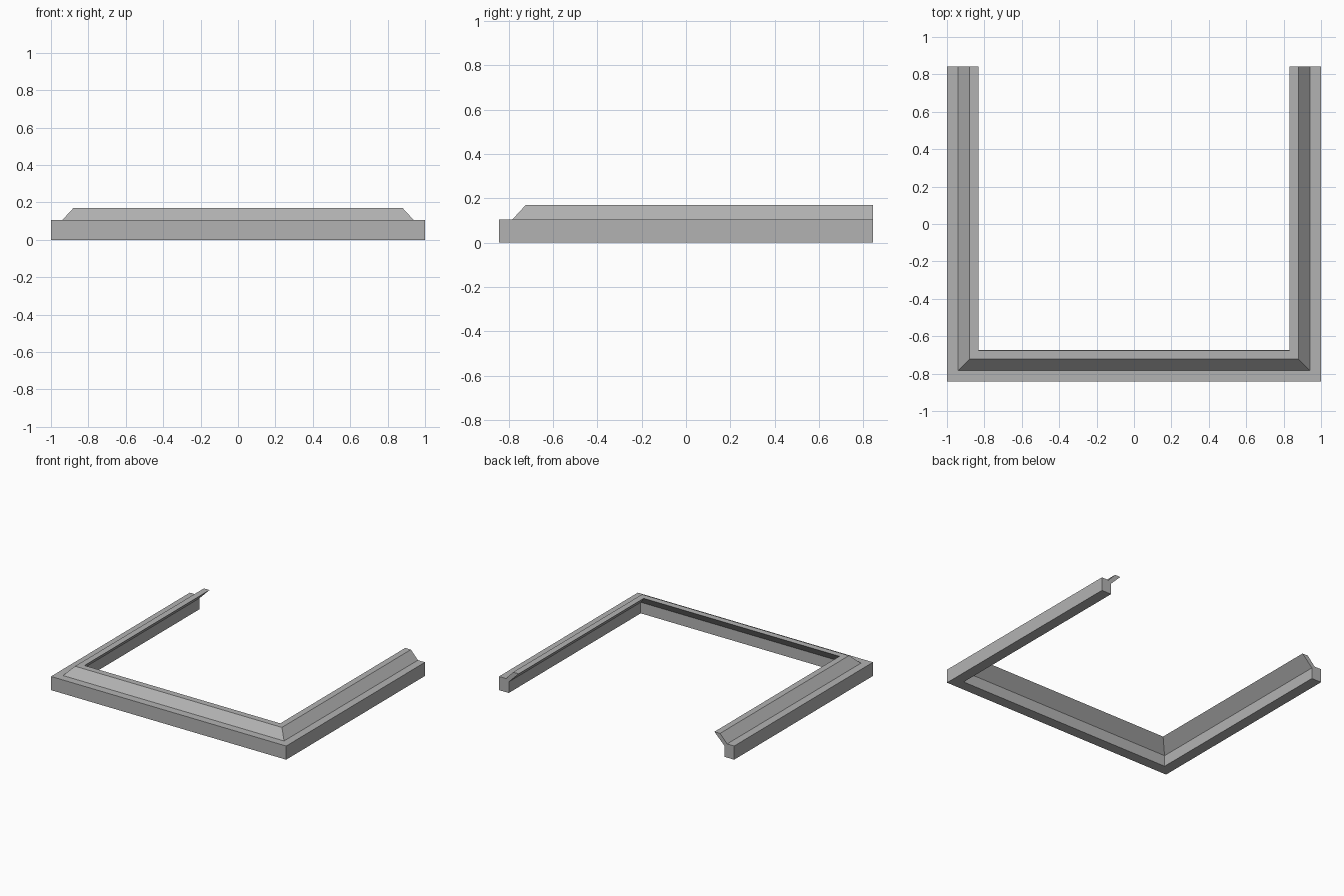
import bpy
import bmesh

cube = bpy.data.objects.get("Cube")
if cube:
    bpy.data.objects.remove(cube, do_unlink=True)

HALF_X, HALF_Y = 1.0, 0.843

# Single grey finish
grey = bpy.data.materials.new("plain_grey")
grey.use_nodes = True
colour = (0.45, 0.45, 0.45, 1.0)
grey.diffuse_color = colour
grey.node_tree.nodes["Principled BSDF"].inputs["Base Color"].default_value = colour

# Rail cross-section: (distance in from the outer edge, height)
# a square foot with a slanted lip leaning inward
PROFILE = [(0, 0), (0.083, 0), (0.083, 0.085), (0.168, 0.17),
           (0.12, 0.17), (0.06, 0.105), (0, 0.105)]


def u_path(inset):
    """Corner points of the open U, mitred at the two front corners."""
    x, front = HALF_X - inset, -HALF_Y + inset
    return [(x, HALF_Y), (x, front), (-x, front), (-x, HALF_Y)]


def sweep_u(name, profile, material):
    bm = bmesh.new()
    rails = [[bm.verts.new((x, y, z)) for x, y in u_path(d)] for d, z in profile]
    count = len(rails)
    for i in range(count):
        a, b = rails[i], rails[(i + 1) % count]
        for s in range(len(a) - 1):
            bm.faces.new((a[s], a[s + 1], b[s + 1], b[s]))
    # Flat caps on the open rear ends
    for end in (0, -1):
        bm.faces.new([rail[end] for rail in rails])
    bmesh.ops.recalc_face_normals(bm, faces=bm.faces)
    mesh = bpy.data.meshes.new(name)
    bm.to_mesh(mesh)
    bm.free()
    mesh.materials.append(material)
    obj = bpy.data.objects.new(name, mesh)
    bpy.context.collection.objects.link(obj)
    return obj


# Three-sided frame
sweep_u("three_sided_frame", PROFILE, grey)
